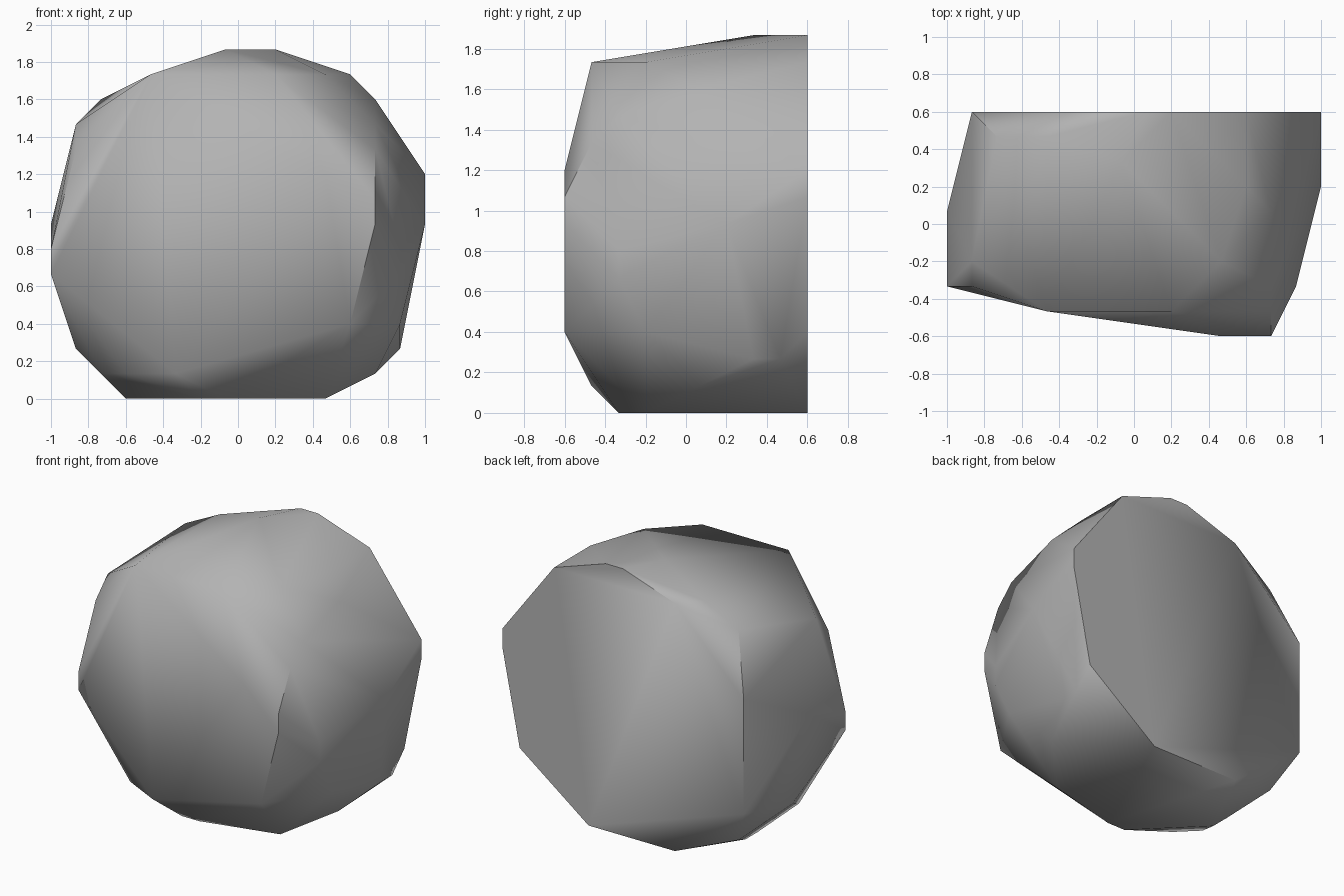
import bpy
import bmesh
import math

STEP = 2 / 15  # spacing of the carving grid

default_cube = bpy.data.objects.get("Cube")
if default_cube:
    bpy.data.objects.remove(default_cube, do_unlink=True)


def make_material(name, value):
    """One flat grey stone colour."""
    material = bpy.data.materials.new(name)
    material.use_nodes = True
    colour = (value, value, value, 1)
    material.diffuse_color = colour
    shader = material.node_tree.nodes["Principled BSDF"]
    shader.inputs["Base Color"].default_value = colour
    shader.inputs["Roughness"].default_value = 0.9
    return material


def carve_rock(name, sections, material):
    """Wrap a convex skin around cross-sections placed from front to back."""
    bm = bmesh.new()
    for depth, outline in sections.items():
        for across, height in outline:
            bm.verts.new((across * STEP - 1, depth * STEP - 0.6, height * STEP))

    hull = bmesh.ops.convex_hull(bm, input=bm.verts[:], use_existing_faces=False)
    loose = {v for v in hull["geom_interior"] + hull["geom_unused"]
             if isinstance(v, bmesh.types.BMVert)}
    bmesh.ops.delete(bm, geom=list(loose), context="VERTS")

    # Merge the triangles of each flat facet
    bmesh.ops.dissolve_limit(bm, angle_limit=math.radians(0.5),
                             verts=bm.verts[:], edges=bm.edges[:])
    bmesh.ops.recalc_face_normals(bm, faces=bm.faces[:])

    mesh = bpy.data.meshes.new(name)
    bm.to_mesh(mesh)
    bm.free()
    mesh.materials.append(material)

    rock = bpy.data.objects.new(name, mesh)
    bpy.context.collection.objects.link(rock)
    bpy.ops.object.select_all(action="DESELECT")
    rock.select_set(True)
    bpy.context.view_layer.objects.active = rock
    bpy.ops.object.shade_smooth_by_angle(angle=math.radians(50))
    return rock


# Rock corners as (across, height) grid steps, keyed by depth from the front
rock_sections = {
    0: [(11, 9), (13, 8), (13, 7), (12, 3)],
    1: [(4, 13), (9, 13), (13, 10), (5, 1)],
    2: [(0, 5), (0, 6), (1, 10), (13, 11), (14, 6), (14, 5), (7, 0), (6, 0), (3, 1)],
    3: [(1, 11), (11, 13), (14, 3), (11, 0), (2, 1)],
    5: [(0, 7), (13, 12), (13, 1), (3, 0), (1, 2)],
    6: [(12, 13), (15, 7), (3, 0)],
    7: [(7, 14), (14, 2)],
    8: [(2, 12), (4, 13), (14, 2), (2, 1)],
    # Flat cut back
    9: [(1, 3), (1, 9), (5, 13), (8, 14), (9, 14), (12, 13),
        (15, 9), (15, 8), (14, 3), (10, 0), (5, 0)],
}

stone = make_material("stone_grey", 0.45)
carve_rock("rock", rock_sections, stone)
